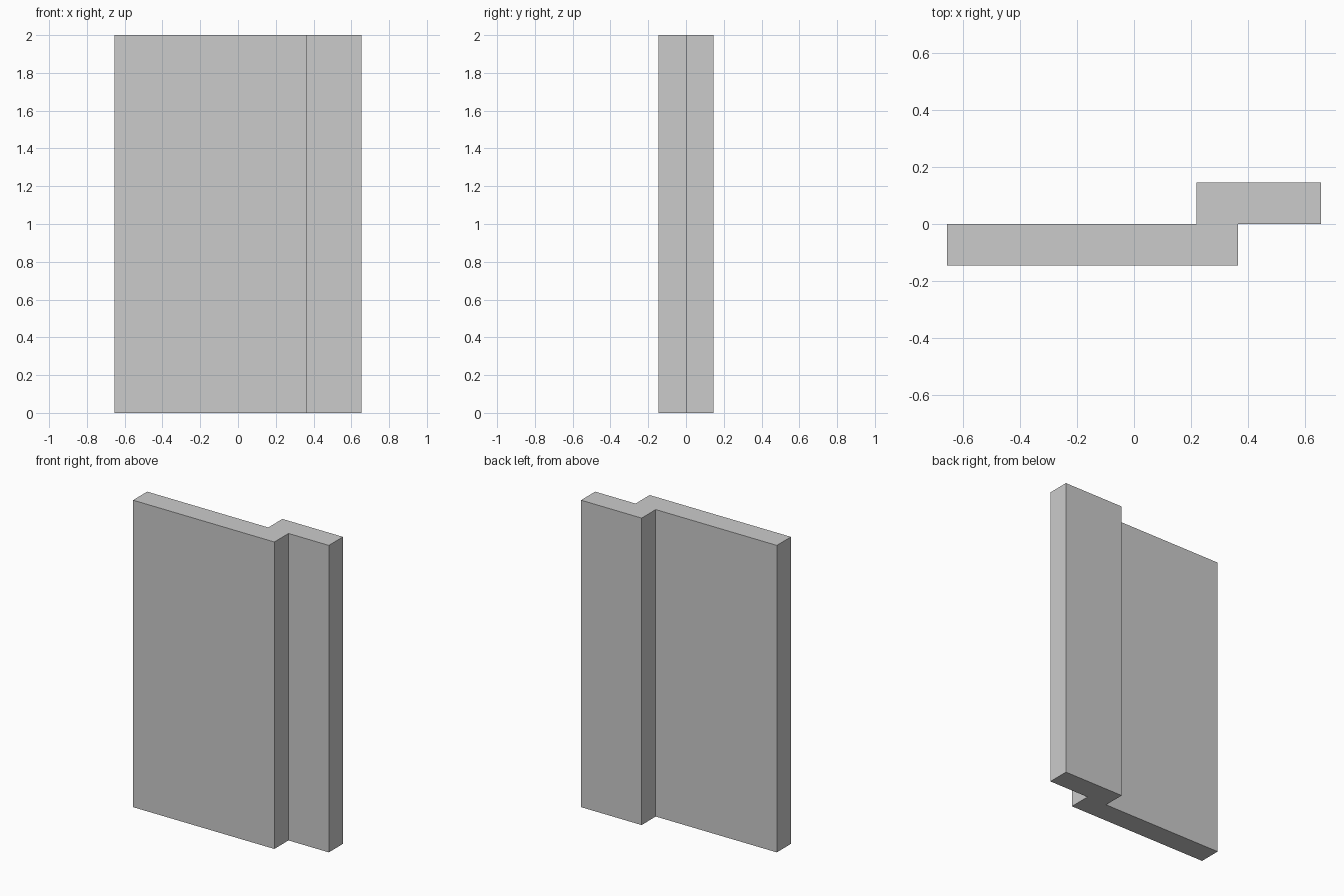
import bpy
import bmesh

if "Cube" in bpy.data.objects:
    bpy.data.objects.remove(bpy.data.objects["Cube"])

T = 2 / 13.75      # panel thickness
HEIGHT = 2.0

# Z-shaped plan outline: wide front panel overlapping a narrow back panel
outline = [(-4.5, -1), (2.5, -1), (2.5, 0), (4.5, 0),
           (4.5, 1), (1.5, 1), (1.5, 0), (-4.5, 0)]

bm = bmesh.new()
base = bm.faces.new([bm.verts.new((x * T, y * T, 0)) for x, y in outline])

# Extrude the outline to full height
top = bmesh.ops.extrude_face_region(bm, geom=[base], use_keep_orig=True)["geom"]
bmesh.ops.translate(bm, vec=(0, 0, HEIGHT),
                    verts=[v for v in top if isinstance(v, bmesh.types.BMVert)])
bmesh.ops.recalc_face_normals(bm, faces=bm.faces[:])

mesh = bpy.data.meshes.new("stepped_wall_panel")
bm.to_mesh(mesh)
bm.free()
bpy.context.collection.objects.link(bpy.data.objects.new("stepped_wall_panel", mesh))
